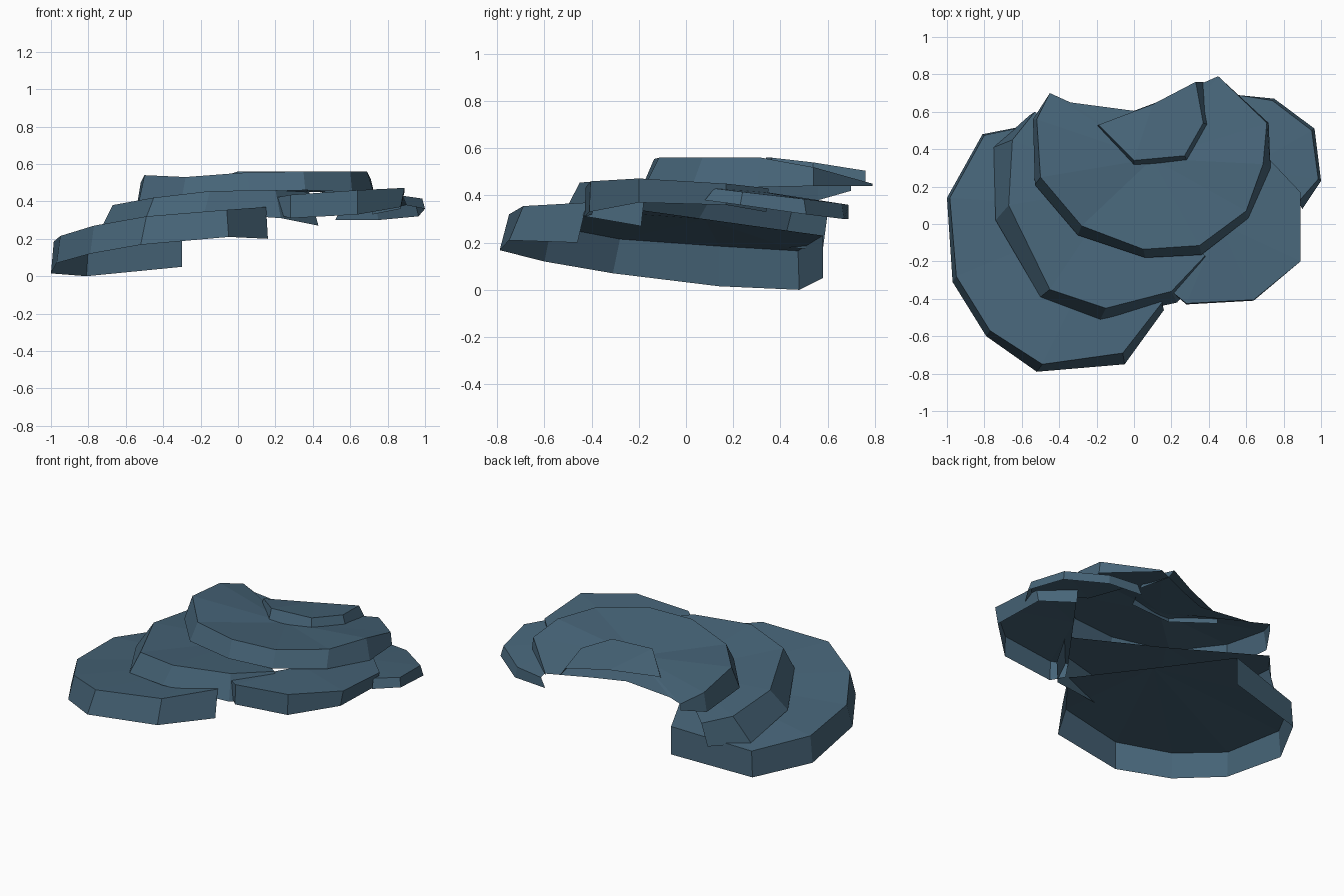
import bpy, bmesh

slate = bpy.data.materials.new("slate_blue")
slate.diffuse_color = (0.063, 0.13, 0.19, 1)


def shelf(name, rim, hub, back=()):
    """Thin rock shelf: outer skirt plus a cap fanned from a hub point.
    rim rows are ((bottom xyz), (top xyz)); back points close the cap only."""
    bm = bmesh.new()
    low = [bm.verts.new(b) for b, t in rim]
    top = [bm.verts.new(t) for b, t in rim]
    cap = top + [bm.verts.new(p) for p in back]
    if back:
        cap.append(top[0])
    h = bm.verts.new(hub)
    for i in range(len(rim) - 1):
        bm.faces.new((low[i], low[i + 1], top[i + 1], top[i]))
    for a, b in zip(cap, cap[1:]):
        bm.faces.new((a, b, h))
    me = bpy.data.meshes.new(name)
    bm.to_mesh(me)
    bm.free()
    me.materials.append(slate)
    ob = bpy.data.objects.new(name, me)
    bpy.context.collection.objects.link(ob)
    return ob


# lowest shelf, on the left
shelf("base_shelf", [
    ((-.30, .58, .05), (-.30, .58, .23)),
    ((-.81, .48, .00), (-.80, .475, .165)),
    ((-1.0, .14, .015), (-.985, .14, .185)),
    ((-.97, -.31, .07), (-.95, -.28, .215)),
    ((-.79, -.60, .12), (-.77, -.57, .27)),
    ((-.52, -.79, .168), (-.49, -.75, .32)),
    ((-.05, -.75, .21), (-.06, -.69, .355)),
    ((.16, -.46, .20), (.15, -.42, .37)),
], (-.08, .08, .30))

# second shelf
shelf("middle_shelf", [
    ((-.56, .58, .17), (-.53, .60, .32)),
    ((-.75, .41, .18), (-.65, .45, .34)),
    ((-.74, .02, .24), (-.67, .10, .38)),
    ((-.50, -.39, .29), (-.45, -.35, .42)),
    ((-.18, -.51, .34), (-.15, -.45, .455)),
    ((.23, -.42, .31), (.20, -.36, .46)),
    ((.43, -.19, .27), (.38, -.17, .45)),
], (-.08, .20, .385))

# large upper shelf
shelf("upper_shelf", [
    ((-.45, .70, .42), (-.45, .70, .46)),
    ((-.54, .56, .38), (-.52, .56, .50)),
    ((-.53, .21, .40), (-.50, .25, .54)),
    ((-.30, -.06, .42), (-.28, -.01, .53)),
    ((.06, -.18, .45), (.05, -.135, .555)),
    ((.36, -.165, .46), (.35, -.115, .56)),
    ((.61, .03, .45), (.60, .07, .56)),
    ((.73, .30, .435), (.69, .32, .56)),
    ((.72, .54, .44), (.71, .54, .52)),
    ((.45, .79, .44), (.45, .79, .45)),
], (.1, .35, .49), [(.20, .68, .45), (0, .605, .45), (-.34, .65, .455)])

# small top step
shelf("top_step", [
    ((-.20, .52, .45), (-.19, .53, .50)),
    ((0, .31, .48), (0, .34, .56)),
    ((.29, .33, .48), (.27, .365, .56)),
    ((.40, .53, .46), (.37, .54, .54)),
    ((.37, .76, .445), (.33, .76, .505)),
], (.10, .64, .51))

# front right ledge
shelf("front_right_ledge", [
    ((.21, -.37, .33), (.20, -.36, .42)),
    ((.28, -.43, .31), (.28, -.425, .435)),
    ((.64, -.41, .33), (.64, -.405, .46)),
    ((.87, -.20, .37), (.89, -.20, .472)),
    ((.87, .17, .36), (.89, .17, .45)),
    ((.72, .34, .33), (.72, .35, .43)),
], (.46, 0, .44))

# back right ledge
shelf("back_right_ledge", [
    ((.90, .08, .38), (.88, .12, .43)),
    ((1.0, .23, .36), (.985, .24, .415)),
    ((.965, .51, .32), (.95, .50, .385)),
    ((.75, .67, .30), (.74, .66, .365)),
    ((.52, .69, .30), (.55, .69, .36)),
], (.60, .30, .42))
